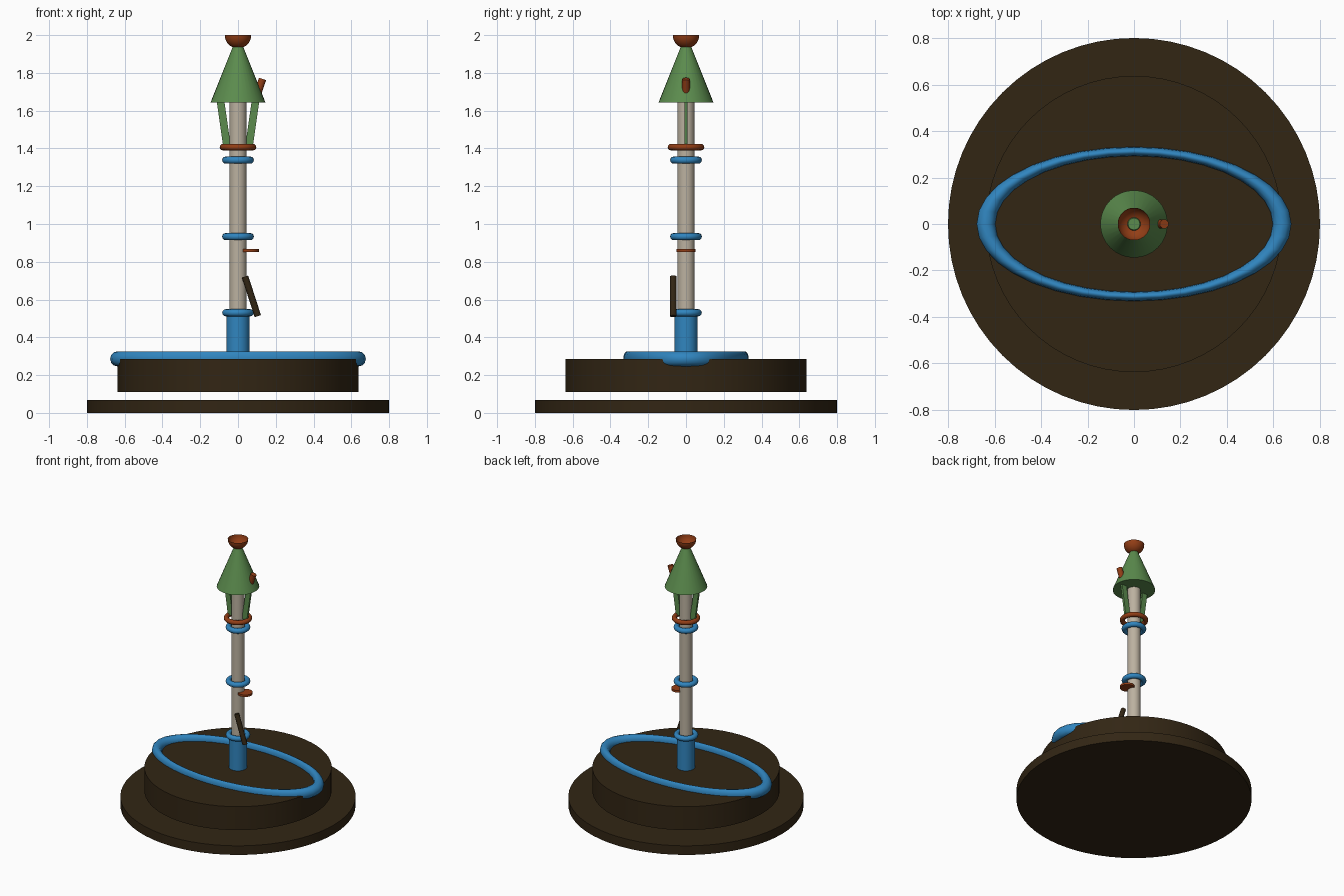
import bpy, bmesh, math
from mathutils import Vector

if "Cube" in bpy.data.objects:
    bpy.data.objects.remove(bpy.data.objects["Cube"])


def material(name, rgb):
    m = bpy.data.materials.new(name)
    m.diffuse_color = (*rgb, 1)
    m.use_nodes = True
    m.node_tree.nodes["Principled BSDF"].inputs["Base Color"].default_value = m.diffuse_color
    return m


DARK = material("dark_brown", (0.032, 0.019, 0.007))
BLUE = material("blue", (0.030, 0.235, 0.52))
BEIGE = material("beige", (0.50, 0.44, 0.35))
GREEN = material("green", (0.105, 0.26, 0.075))
RUST = material("rust", (0.29, 0.048, 0.008))


def finish(name, mat):
    ob = bpy.context.object
    ob.name = name
    ob.data.materials.append(mat)
    bpy.ops.object.shade_smooth_by_angle(angle=math.radians(35))
    return ob


def tapered(name, mat, r1, r2, a, b, sides=32):
    """Round bar from point a to point b."""
    a, b = Vector(a), Vector(b)
    d = b - a
    bpy.ops.mesh.primitive_cone_add(vertices=sides, radius1=r1, radius2=r2, depth=d.length,
                                    location=(a + b) / 2,
                                    rotation=(0, math.atan2(d.x, d.z), 0))
    return finish(name, mat)


def disc(name, mat, r, z0, z1, x=0, sides=32):
    return tapered(name, mat, r, r, (x, 0, z0), (x, 0, z1), sides)


def ring(name, mat, major, minor, z, segments=32):
    bpy.ops.mesh.primitive_torus_add(major_radius=major, minor_radius=minor, location=(0, 0, z),
                                     major_segments=segments, minor_segments=12)
    return finish(name, mat)


# Stepped base: two discs with a gap between them
disc("base_plate", DARK, 0.80, 0, 0.068, sides=64)
disc("base_drum", DARK, 0.637, 0.11, 0.286, sides=64)

# Oval hoop on the drum
hoop = ring("oval_hoop", BLUE, 0.637, 0.04, 0.286, 36)
hoop.scale.y = 0.49

# Post, sleeve and collars
disc("post", BEIGE, 0.045, 0.286, 1.67)
disc("sleeve", BLUE, 0.061, 0.286, 0.53)
for i, z in enumerate((0.53, 0.933, 1.338)):
    ring(f"blue_collar_{i + 1}", BLUE, 0.065, 0.019, z)
ring("upper_collar", RUST, 0.08, 0.017, 1.407)

# Small shelf and slanted lever on the post
disc("shelf", RUST, 0.05, 0.852, 0.867, x=0.06)
tapered("lever", DARK, 0.0175, 0.0175, (0.105, -0.068, 0.512), (0.037, -0.068, 0.722), 16)

# Two leaning roof struts
for side, label in ((-1, "left"), (1, "right")):
    bpy.ops.mesh.primitive_cube_add(size=1, location=(side * 0.0795, 0, 1.56),
                                    rotation=(0, side * 0.142, 0))
    bpy.context.object.scale = (0.04, 0.016, 0.30)
    finish(f"{label}_strut", GREEN)

# Roof and its chimney
tapered("roof", GREEN, 0.145, 0.025, (0, 0, 1.644), (0, 0, 1.945))
tapered("chimney", RUST, 0.02, 0.02, (0.096, 0, 1.67), (0.13, 0, 1.768), 16)

# Open bowl at the top
bpy.ops.mesh.primitive_uv_sphere_add(segments=32, ring_count=16, radius=0.07, location=(0, 0, 2))
bowl = bpy.context.object
bm = bmesh.new()
bm.from_mesh(bowl.data)
bmesh.ops.delete(bm, geom=[v for v in bm.verts if v.co.z > 0.001], context='VERTS')
bm.to_mesh(bowl.data)
bm.free()
finish("top_bowl", RUST)
